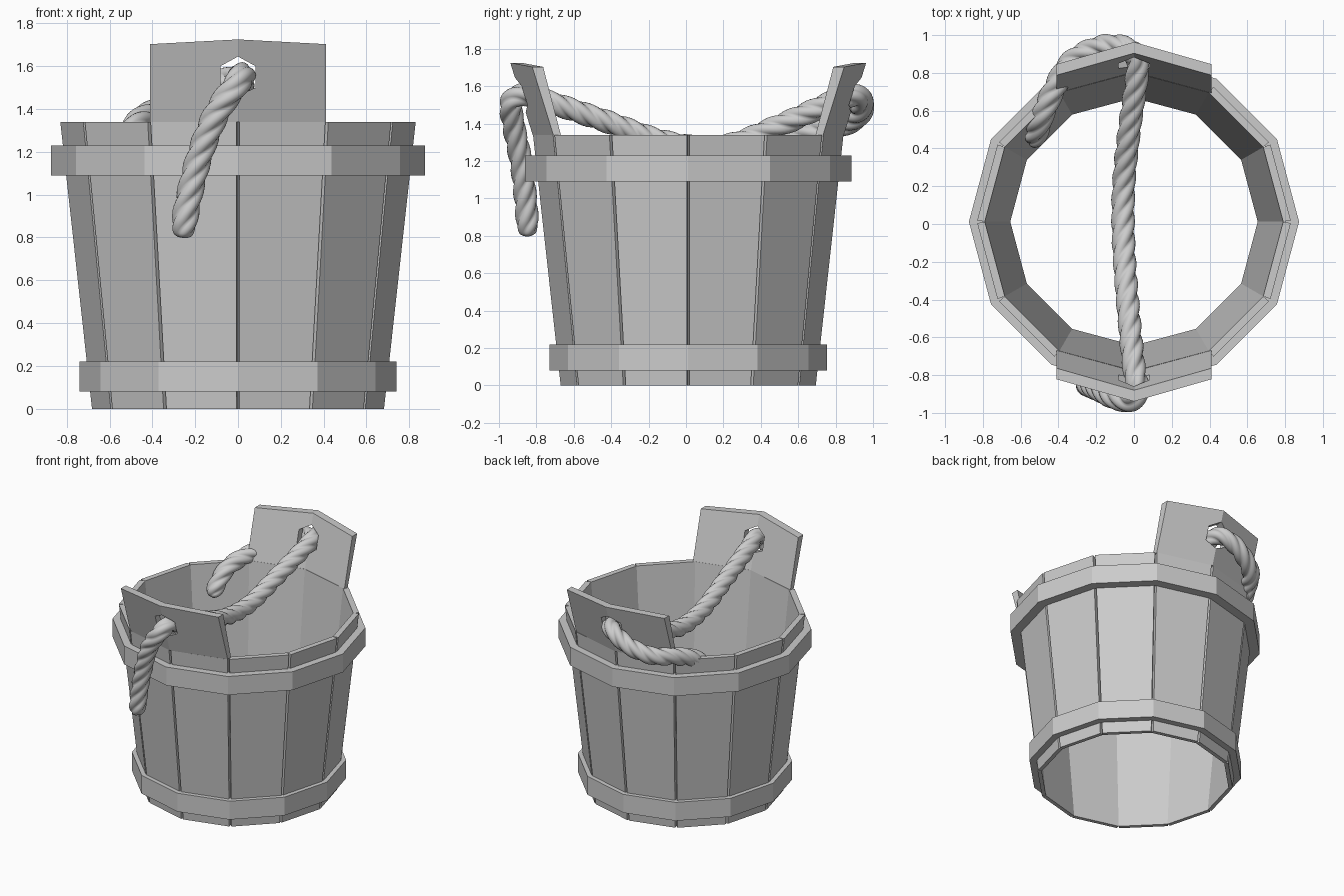
import bpy, bmesh, math
from mathutils import Vector, Matrix

cube = bpy.data.objects.get("Cube")
if cube:
    bpy.data.objects.remove(cube)

SIDES = 12
CENTRE_Y = 0.012
RIM_Z = 1.34


def make_material(name, value):
    mat = bpy.data.materials.new(name)
    mat.use_nodes = True
    colour = (value, value, value, 1)
    mat.diffuse_color = colour
    mat.node_tree.nodes["Principled BSDF"].inputs["Base Color"].default_value = colour
    return mat


grey = make_material("plain_grey", 0.6)


def finish(bm, name):
    bmesh.ops.recalc_face_normals(bm, faces=bm.faces)
    mesh = bpy.data.meshes.new(name)
    bm.to_mesh(mesh)
    bm.free()
    mesh.materials.append(grey)
    obj = bpy.data.objects.new(name, mesh)
    bpy.context.collection.objects.link(obj)
    return obj


def bridge(bm, a, b):
    """Quads between two closed loops of equal length."""
    n = len(a)
    for i in range(n):
        bm.faces.new((a[i], a[(i + 1) % n], b[(i + 1) % n], b[i]))


def around(radius, angle, z):
    return Vector((radius * math.sin(angle), CENTRE_Y - radius * math.cos(angle), z))


# Staves: tapered boards with a narrow groove between neighbours
def stave(index):
    step = math.tau / SIDES
    a, b = index * step, (index + 1) * step
    bm = bmesh.new()
    loops = []
    for z, outer, inner in ((0, 0.684, 0.655), (RIM_Z, 0.832, 0.79)):
        p, q = around(outer, a, z), around(outer, b, z)
        gap = (q - p).normalized() * 0.008
        corners = (p + gap, q - gap, around(inner, b, z), around(inner, a, z))
        loops.append([bm.verts.new(c) for c in corners])
    bridge(bm, *loops)
    bm.faces.new(loops[0])
    bm.faces.new(loops[1])
    finish(bm, f"stave_{index + 1}")


for i in range(SIDES):
    stave(i)


# Hoops: upright twelve-sided bands
def hoop(name, inner, outer, low, high):
    bm = bmesh.new()
    section = ((outer, low), (outer, high), (inner, high), (inner, low))
    loops = [[bm.verts.new(around(r, math.tau * i / SIDES, z)) for i in range(SIDES)]
             for r, z in section]
    for i in range(4):
        bridge(bm, loops[i], loops[(i + 1) % 4])
    finish(bm, name)


hoop("lower_hoop", 0.684, 0.741, 0.08, 0.22)
hoop("upper_hoop", 0.8, 0.874, 1.09, 1.23)


# Ears: creased, outward-leaning panels with a six-sided rope hole
def ear(name, side):
    outline = ((0, 1.725), (0.41, 1.703), (0.41, RIM_Z),
               (0, RIM_Z), (-0.41, RIM_Z), (-0.41, 1.703))
    hole = ((0, 1.645), (0.082, 1.6), (0.082, 1.5),
            (0, 1.46), (-0.082, 1.5), (-0.082, 1.6))
    bm = bmesh.new()

    def loop(points, inside):
        verts = []
        for x, z in points:
            rise = z - RIM_Z
            y = 0.832 - 0.27 * abs(x) + 0.31 * rise
            if inside:
                y -= 0.04 + 0.05 * rise
            verts.append(bm.verts.new((x, CENTRE_Y + side * y, z)))
        return verts

    out_edge, out_hole = loop(outline, False), loop(hole, False)
    in_edge, in_hole = loop(outline, True), loop(hole, True)
    bridge(bm, out_edge, out_hole)
    bridge(bm, in_edge, in_hole)
    bridge(bm, out_edge, in_edge)
    bridge(bm, out_hole, in_hole)
    finish(bm, name)


ear("front_ear", -1)
ear("back_ear", 1)


# Rope: a four-lobed section twisted along a smooth path
PATH = [Vector(p) for p in (
    (-0.26, -0.845, 0.8), (-0.235, -0.855, 0.96), (-0.18, -0.88, 1.18),
    (-0.1, -0.92, 1.38), (-0.01, -0.935, 1.51), (0.02, -0.87, 1.555),
    (0, -0.76, 1.525), (-0.03, -0.45, 1.42), (-0.055, -0.1, 1.3),
    (-0.055, 0.2, 1.28), (-0.025, 0.5, 1.39), (0.015, 0.78, 1.515),
    (0.01, 0.89, 1.55), (-0.07, 0.94, 1.525), (-0.19, 0.935, 1.46),
    (-0.33, 0.86, 1.4), (-0.42, 0.72, 1.37), (-0.49, 0.56, 1.3),
    (-0.53, 0.43, 1.13))]


def smooth_path(points, steps):
    """Catmull-Rom samples through the points."""
    ext = [2 * points[0] - points[1]] + points + [2 * points[-1] - points[-2]]
    result = []
    for p, q, r, s in zip(ext, ext[1:], ext[2:], ext[3:]):
        for k in range(steps):
            t = k / steps
            result.append(0.5 * (2 * q + (r - p) * t + (2 * p - 5 * q + 4 * r - s) * t ** 2
                                 + (3 * q - p - 3 * r + s) * t ** 3))
    return result + [points[-1]]


def rope(name, points, radius, pitch, lobes, segments):
    line = smooth_path(points, 16)
    lengths = [0]
    for p, q in zip(line, line[1:]):
        lengths.append(lengths[-1] + (q - p).length)
    total = lengths[-1]
    bm = bmesh.new()
    loops = []
    tangent = (line[1] - line[0]).normalized()
    normal = tangent.orthogonal().normalized()
    for i, p in enumerate(line):
        new = (line[min(i + 1, len(line) - 1)] - line[max(i - 1, 0)]).normalized()
        normal = tangent.rotation_difference(new) @ normal
        tangent = new
        side = tangent.cross(normal)
        # Ends taper to a blunt tip
        tip = min(lengths[i], total - lengths[i]) / 0.09
        size = radius * (0.35 + 0.65 * math.sqrt(max(0, 1 - (1 - min(tip, 1)) ** 2)))
        twist = math.tau * lengths[i] / pitch
        loop = []
        for k in range(segments):
            a = math.tau * k / segments
            r = size * (0.8 + 0.22 * abs(math.sin(a * lobes / 2)))
            loop.append(bm.verts.new(p + r * (normal * math.cos(a + twist)
                                              + side * math.sin(a + twist))))
        loops.append(loop)
    for a, b in zip(loops, loops[1:]):
        bridge(bm, a, b)
    bm.faces.new(loops[0])
    bm.faces.new(loops[-1])
    return finish(bm, name)


handle = rope("rope_handle", PATH, 0.062, 0.46, 4, 32)
bpy.ops.object.select_all(action="DESELECT")
handle.select_set(True)
bpy.context.view_layer.objects.active = handle
bpy.ops.object.shade_smooth_by_angle(angle=math.radians(60))
